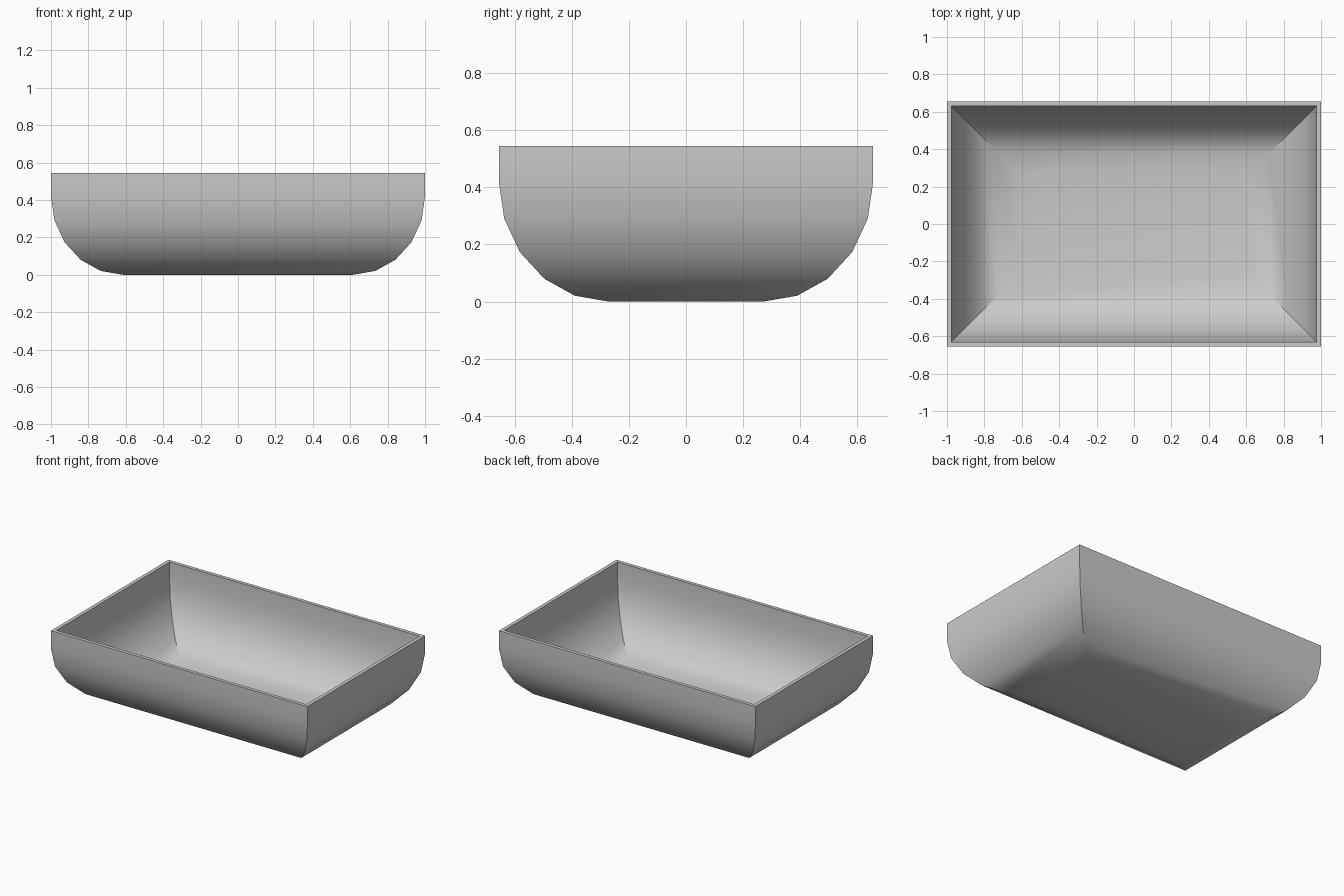
import bpy
import bmesh
from math import sin, cos, radians

cube = bpy.data.objects.get("Cube")
if cube:
    bpy.data.objects.remove(cube, do_unlink=True)

HALF_X, HALF_Y, HEIGHT = 1.0, 0.655, 0.545
CURVE_IN, CURVE_UP = 0.385, 0.42
WALL, STEPS = 0.025, 5

grey = bpy.data.materials.new("grey")
grey.use_nodes = True
colour = (0.6, 0.6, 0.6, 1)
grey.diffuse_color = colour
grey.node_tree.nodes["Principled BSDF"].inputs["Base Color"].default_value = colour


def wall_profile(thickness):
    """Inset and height of each ring, from the rim down to the floor."""
    points = [(thickness, HEIGHT)]
    for i in range(STEPS + 1):
        t = radians(90 * i / STEPS)
        points.append((CURVE_IN - (CURVE_IN - thickness) * cos(t),
                       CURVE_UP - (CURVE_UP - thickness) * sin(t)))
    return points


def add_ring(bm, inset, z):
    x, y = HALF_X - inset, HALF_Y - inset
    return [bm.verts.new((sx * x, sy * y, z))
            for sx, sy in ((-1, -1), (1, -1), (1, 1), (-1, 1))]


# Basin: outer shell from floor to rim, then inner shell back down
bm = bmesh.new()
path = wall_profile(0)[::-1] + wall_profile(WALL)
rings = [add_ring(bm, inset, z) for inset, z in path]
for low, high in zip(rings, rings[1:]):
    for i in range(4):
        j = (i + 1) % 4
        bm.faces.new((low[i], low[j], high[j], high[i]))
bm.faces.new(rings[0][::-1])
bm.faces.new(rings[-1])
bmesh.ops.recalc_face_normals(bm, faces=bm.faces)

mesh = bpy.data.meshes.new("basin")
bm.to_mesh(mesh)
bm.free()
mesh.materials.append(grey)
basin = bpy.data.objects.new("basin", mesh)
bpy.context.collection.objects.link(basin)

# Smooth curved walls with crisp corners and rim
bpy.ops.object.select_all(action="DESELECT")
basin.select_set(True)
bpy.context.view_layer.objects.active = basin
bpy.ops.object.shade_smooth_by_angle(angle=radians(30))
